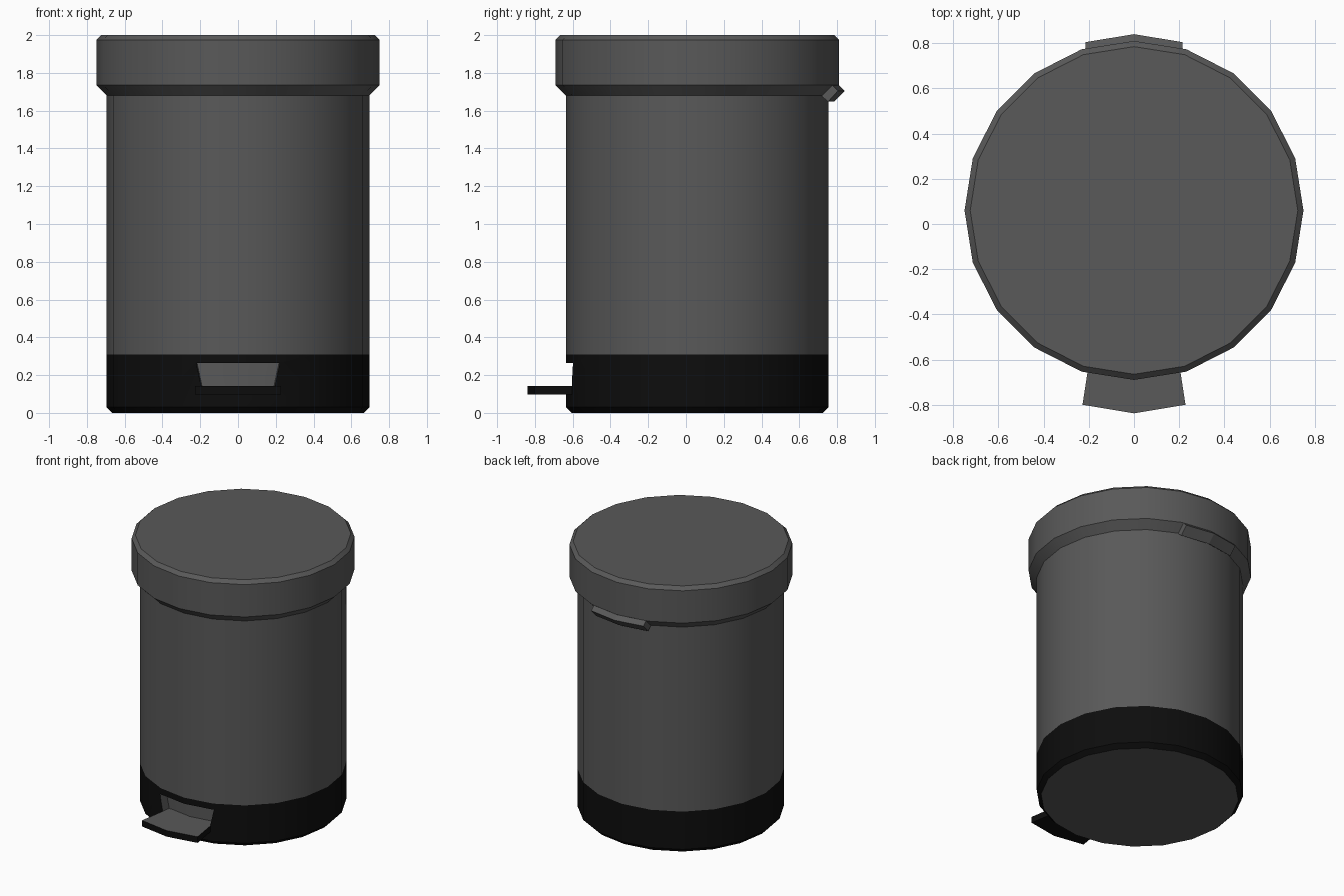
import bpy, bmesh
from math import sin, cos, pi, radians

if "Cube" in bpy.data.objects:
    bpy.data.objects.remove(bpy.data.objects["Cube"])

SIDES, CY = 20, 0.06      # number of sides, y of the bin's axis


def material(name, v):
    m = bpy.data.materials.new(name)
    m.diffuse_color = (v, v, v, 1)
    m.use_nodes = True
    m.node_tree.nodes["Principled BSDF"].inputs["Base Color"].default_value = m.diffuse_color
    return m


GREY, BLACK = material("grey", 0.1), material("black", 0.004)


def loft(name, rings, mats, cap_start=True, cap_end=True, smooth=False):
    """Skin a series of equal-length closed rings."""
    bm = bmesh.new()
    rows = [[bm.verts.new(p) for p in ring] for ring in rings]
    n = len(rows[0])
    for a, b in zip(rows, rows[1:]):
        for i in range(n):
            j = (i + 1) % n
            bm.faces.new((a[i], a[j], b[j], b[i]))
    if cap_start:
        bm.faces.new(rows[0])
    if cap_end:
        bm.faces.new(rows[-1])
    bmesh.ops.recalc_face_normals(bm, faces=bm.faces)
    me = bpy.data.meshes.new(name)
    bm.to_mesh(me)
    bm.free()
    for m in mats:
        me.materials.append(m)
    ob = bpy.data.objects.new(name, me)
    bpy.context.collection.objects.link(ob)
    if smooth:
        select(ob)
        bpy.ops.object.shade_smooth_by_angle(angle=radians(30))
    return ob


def select(ob):
    bpy.ops.object.select_all(action='DESELECT')
    ob.select_set(True)
    bpy.context.view_layer.objects.active = ob


def circle(r, z):
    return [(r * sin(2 * pi * i / SIDES), CY - r * cos(2 * pi * i / SIDES), z)
            for i in range(SIDES)]


# Grey drum and overhanging lid
loft("body", [circle(0.695, 0.31), circle(0.695, 1.68)], [GREY], False, False, True)
loft("lid", [circle(r, z) for r, z in
             ((0.695, 1.68), (0.75, 1.735), (0.75, 1.975), (0.725, 2.0))],
     [GREY], False, True, True)

# Black base with chamfered foot
base = loft("base", [circle(0.665, 0), circle(0.695, 0.03), circle(0.695, 0.31)],
            [BLACK, GREY])
for p in base.data.polygons:
    if p.normal.z < -0.9:
        p.material_index = 1


# Tapered pedal recess cut into the base, with grey lining
def recess_outline(w, z):
    return [(-w, -0.75, z), (w, -0.75, z), (w - 0.015, -0.535, z),
            (0, -0.565, z), (0.015 - w, -0.535, z)]


cutter = loft("recess_cutter", [recess_outline(0.205, 0.14), recess_outline(0.232, 0.265)],
              [BLACK, GREY])
cutter.hide_render = True
for p in cutter.data.polygons:
    p.material_index = 1
mod = base.modifiers.new("recess", 'BOOLEAN')
mod.operation, mod.solver, mod.object = 'DIFFERENCE', 'EXACT', cutter
select(base)
bpy.ops.object.modifier_apply(modifier=mod.name)
bpy.data.objects.remove(cutter)
select(base)
bpy.ops.object.shade_smooth_by_angle(angle=radians(30))

# Foot pedal: black plate with grey tread on top
outline = [(-0.188, -0.54), (-0.228, -0.80), (0, -0.838), (0.228, -0.80), (0.188, -0.54)]
pedal = loft("pedal", [[(x, y, z) for x, y in outline] for z in (0.098, 0.143)],
             [BLACK, GREY])
for p in pedal.data.polygons:
    if p.normal.z > 0.9:
        p.material_index = 1

# Hinge tab following the lid's lower chamfer at the back
section = [(0.685, 1.68), (0.745, 1.738), (0.78, 1.705), (0.725, 1.648)]
loft("hinge_tab", [[(x, CY + r * k, z) for r, z in section]
                   for x, k in ((-0.215, 0.955), (0, 1.0), (0.215, 0.955))], [GREY])
